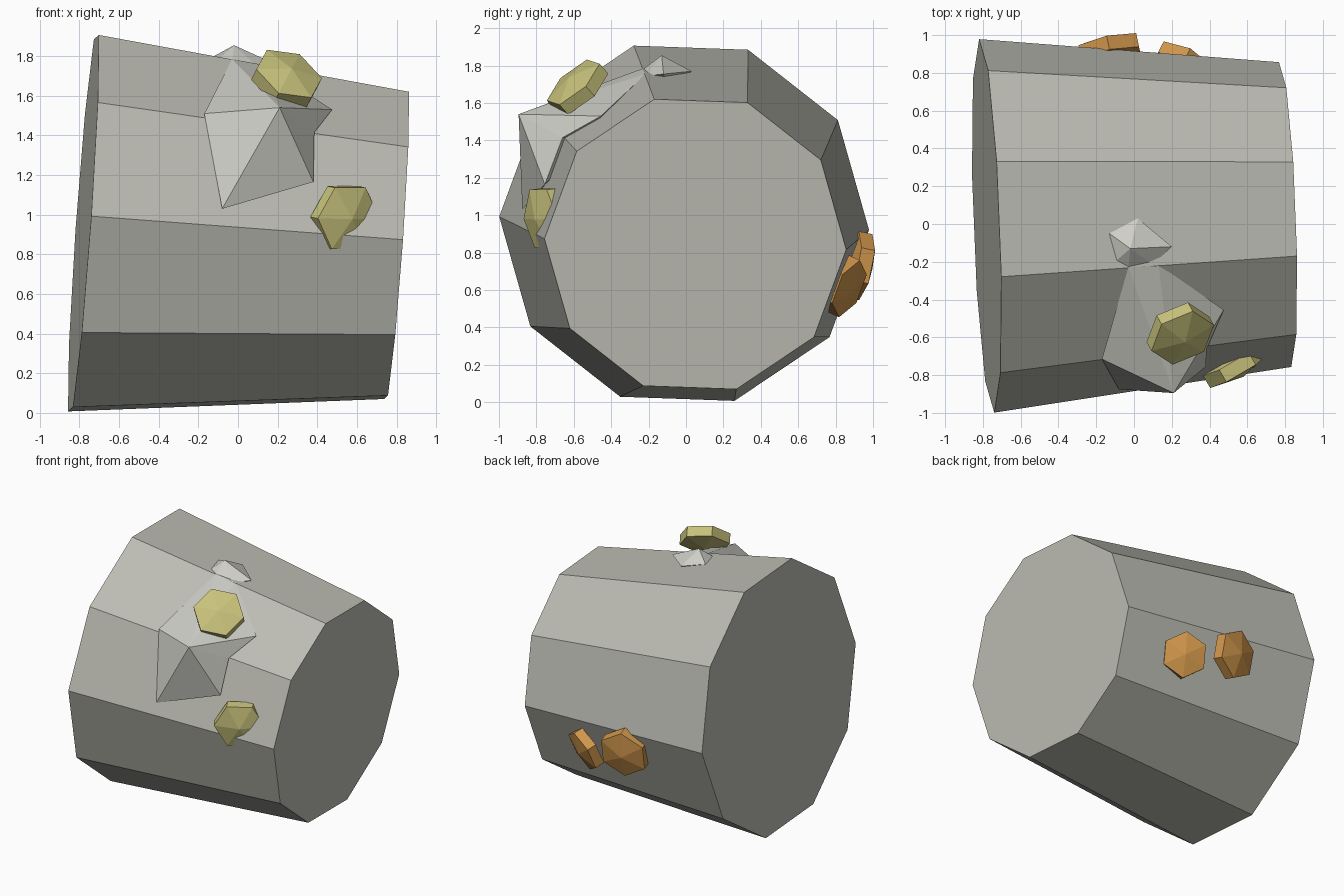
import bpy, bmesh, math
from mathutils import Vector, Matrix

if "Cube" in bpy.data.objects:
    bpy.data.objects.remove(bpy.data.objects["Cube"])


def material(name, rgb):
    m = bpy.data.materials.new(name)
    m.diffuse_color = (*rgb, 1)
    m.use_nodes = True
    m.node_tree.nodes["Principled BSDF"].inputs["Base Color"].default_value = m.diffuse_color
    return m


def finish(name, bm, mat):
    bmesh.ops.recalc_face_normals(bm, faces=bm.faces)
    me = bpy.data.meshes.new(name)
    bm.to_mesh(me)
    bm.free()
    ob = bpy.data.objects.new(name, me)
    bpy.context.collection.objects.link(ob)
    me.materials.append(mat)
    return ob


def frame(origin, x, y, z):
    m = Matrix((x, y, z)).transposed().to_4x4()
    m.translation = origin
    return m


bark = material("bark", (0.5, 0.5, 0.45))
pale = material("pale_wood", (0.62, 0.62, 0.57))
yellow = material("yellow", (0.58, 0.54, 0.2))
orange = material("orange", (0.62, 0.3, 0.07))

# Tapered ten-sided log, lying along x with a slight tilt
a, b = Vector((-0.78, -0.01, 0.957)), Vector((0.80, 0.05, 0.845))
axis = (b - a).normalized()
ang = math.radians(105.9)
side = Vector((0, math.cos(ang), math.sin(ang)))
side = (side - axis * side.dot(axis)).normalized()
bm = bmesh.new()
bmesh.ops.create_cone(bm, cap_ends=True, segments=10, radius1=0.99, radius2=0.808,
                      depth=(b - a).length)
# align one corner of the decagon with the measured direction
v0 = bm.verts[:][0].co
bm.transform(Matrix.Rotation(-math.atan2(v0.y, v0.x), 4, 'Z'))
bm.transform(frame((a + b) / 2, side, axis.cross(side), axis))
finish("log", bm, bark)


def pyramid(name, apex, base, root):
    """Fan from an outer apex to a ring, closed by a buried root point."""
    bm = bmesh.new()
    ring = [bm.verts.new(p) for p in base]
    top, bottom = bm.verts.new(apex), bm.verts.new(root)
    for p, q in zip(ring, ring[1:] + ring[:1]):
        bm.faces.new((p, q, top))
        bm.faces.new((q, p, bottom))
    return finish(name, bm, pale)


# Splintered star-shaped stub and its small upper tip
pyramid("stub", (0.21, -0.895, 1.54),
        [(-0.17, -0.715, 1.51), (-0.08, -0.875, 1.03), (0.38, -0.755, 1.165),
         (0.385, -0.66, 1.415), (0.475, -0.455, 1.53), (0.13, -0.215, 1.755),
         (-0.03, -0.23, 1.785)], (0.15, -0.5, 1.4))
pyramid("stub_tip", (-0.02, -0.13, 1.855),
        [(-0.13, -0.05, 1.795), (0.02, 0.03, 1.77), (0.2, -0.12, 1.755),
         (0.1, -0.215, 1.745), (-0.03, -0.23, 1.78), (-0.1, -0.2, 1.785)],
        (0.02, -0.1, 1.65))


# Flattened six-sided fungus caps
def cap(name, centre, normal, roll, mat, radius=0.208, thick=0.075):
    n = Vector(normal).normalized()
    right = Vector((0, 0, 1)).cross(n).normalized()
    bm = bmesh.new()
    bmesh.ops.create_uvsphere(bm, u_segments=6, v_segments=3, radius=1)
    bm.transform(Matrix.Rotation(math.radians(roll), 4, 'Z'))
    bm.transform(Matrix.Diagonal((radius, radius, thick, 1)))
    bm.transform(frame(Vector(centre), right, n.cross(right), n))
    finish(name, bm, mat)


cap("yellow_cap_upper", (0.245, -0.58, 1.685), (0.35, -0.62, 0.70), 20, yellow)
cap("yellow_cap_lower", (0.54, -0.745, 0.985), (0.5, -0.85, -0.1), 30, yellow)
cap("orange_cap_left", (-0.13, 0.925, 0.73), (-0.2, 0.95, -0.2), 0, orange)
cap("orange_cap_right", (0.255, 0.845, 0.62), (0.42, 0.82, -0.38), 0, orange, 0.19, 0.07)
